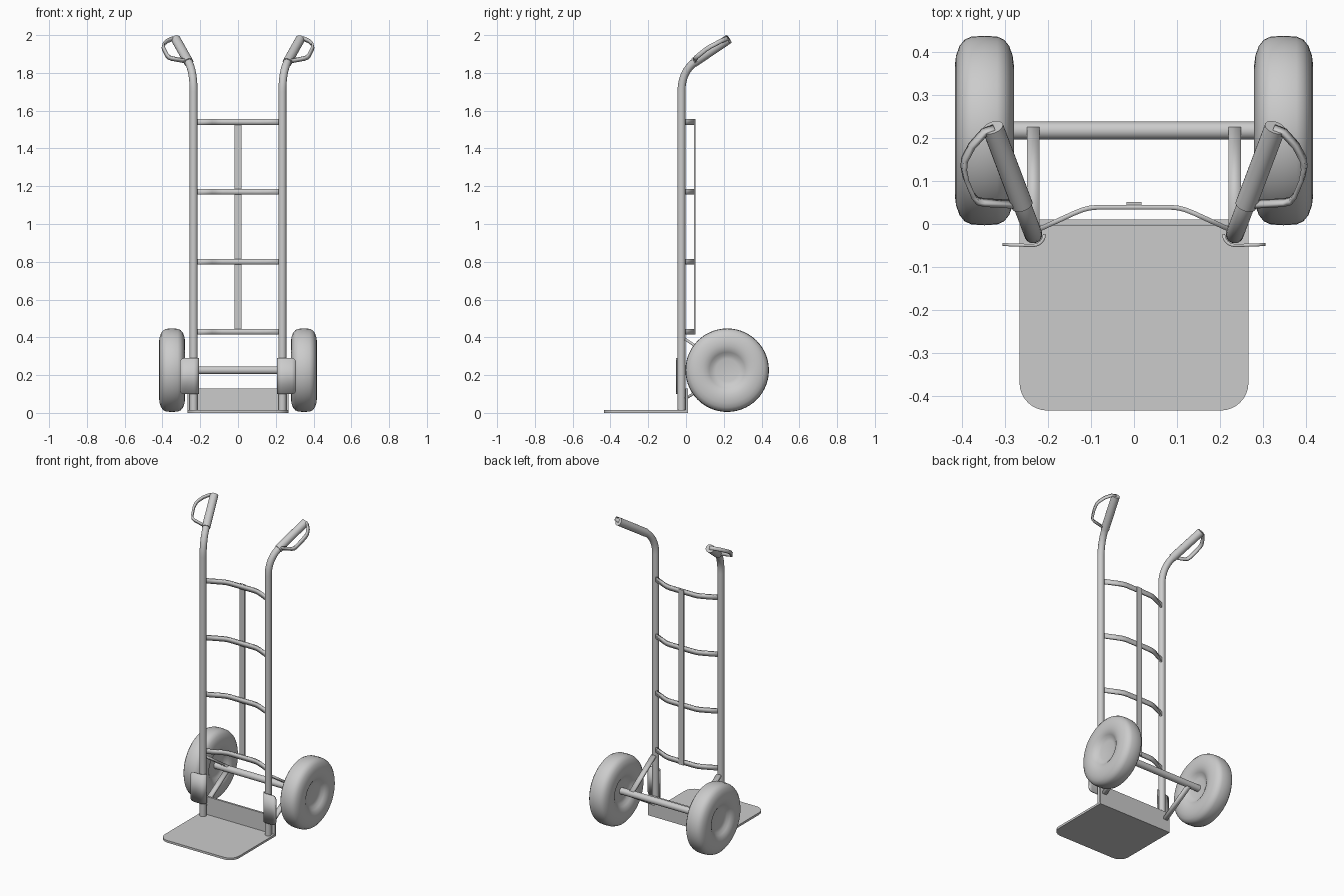
import bpy, bmesh
from math import sin, cos, pi, radians
from mathutils import Vector as V

if "Cube" in bpy.data.objects:
    bpy.data.objects.remove(bpy.data.objects["Cube"])


def finish(name, bm, smooth=40):
    bmesh.ops.recalc_face_normals(bm, faces=bm.faces)
    me = bpy.data.meshes.new(name)
    bm.to_mesh(me)
    bm.free()
    ob = bpy.data.objects.new(name, me)
    bpy.context.collection.objects.link(ob)
    if smooth:
        bpy.ops.object.select_all(action='DESELECT')
        ob.select_set(True)
        bpy.context.view_layer.objects.active = ob
        bpy.ops.object.shade_smooth_by_angle(angle=radians(smooth))
    return ob


def tube(name, pts, r, sides=20):
    """Capped round tube swept along a path."""
    bm = bmesh.new()
    pts = [V(p) for p in pts]
    rings, side = [], None
    for i, p in enumerate(pts):
        d = (pts[min(i + 1, len(pts) - 1)] - pts[max(i - 1, 0)]).normalized()
        if side is None:
            side = d.orthogonal()
        side = (side - d * side.dot(d)).normalized()
        up = d.cross(side)
        rings.append([bm.verts.new(p + r * (side * cos(2 * pi * k / sides) + up * sin(2 * pi * k / sides)))
                      for k in range(sides)])
    for a, b in zip(rings, rings[1:]):
        for k in range(sides):
            n = (k + 1) % sides
            bm.faces.new((a[k], a[n], b[n], b[k]))
    bm.faces.new(rings[0])
    bm.faces.new(rings[-1])
    return finish(name, bm)


def ribbon(name, pts, across, half, thick):
    """Flat strap along a path; half is one half-width or one per point."""
    bm = bmesh.new()
    across = V(across).normalized()
    if not isinstance(half, (list, tuple)):
        half = [half] * len(pts)
    rows = [(bm.verts.new(V(p) - across * h), bm.verts.new(V(p) + across * h)) for p, h in zip(pts, half)]
    for a, b in zip(rows, rows[1:]):
        bm.faces.new((a[0], b[0], b[1], a[1]))
    ob = finish(name, bm)
    m = ob.modifiers.new('thickness', 'SOLIDIFY')
    m.thickness, m.offset, m.use_even_offset = thick, 0, True
    return ob


def prism(name, outline, z0, z1):
    bm = bmesh.new()
    f = bm.faces.new([bm.verts.new((x, y, z0)) for x, y in outline])
    ext = bmesh.ops.extrude_face_region(bm, geom=[f])['geom']
    bmesh.ops.translate(bm, vec=(0, 0, z1 - z0), verts=[v for v in ext if isinstance(v, bmesh.types.BMVert)])
    return finish(name, bm, 30)


def box(name, x, y0, y1, z0, z1):
    return prism(name, [(-x, y0), (x, y0), (x, y1), (-x, y1)], z0, z1)


def wheel(name, cx, cy, cz, profile, sides=56):
    """Lathe (radius, offset) points around the x axis."""
    bm = bmesh.new()
    vs = [bm.verts.new((cx + o, cy, cz + r)) for r, o in profile]
    es = [bm.edges.new(p) for p in zip(vs, vs[1:])]
    bmesh.ops.spin(bm, geom=vs + es, cent=(cx, cy, cz), axis=(1, 0, 0), angle=2 * pi, steps=sides)
    bmesh.ops.remove_doubles(bm, verts=bm.verts, dist=1e-4)
    return finish(name, bm, 60)


# toe plate with rounded front corners, and its upright back
X, Y, R = 0.267, -0.435, 0.065
corner = [(X - R + R * sin(a * pi / 16), Y + R - R * cos(a * pi / 16)) for a in range(9)]
prism('toe_plate', [(-X, 0.01)] + [(-x, y) for x, y in reversed(corner)] + corner + [(X, 0.01)], 0, 0.014)
box('toe_plate_back', X, -0.003, 0.01, 0.014, 0.13)

# bowed cross bars and centre strap
bow = [(0.225, -0.014), (0.14, 0.025), (0.12, 0.033), (0.105, 0.037), (0.085, 0.039)]
for i, z in enumerate((0.43, 0.80, 1.17, 1.54)):
    path = [(-x, y, z) for x, y in bow] + [(x, y, z) for x, y in reversed(bow)]
    ribbon(f'cross_bar_{i + 1}', path, (0, 0, 1), 0.015, 0.011)
box('centre_strap', 0.018, 0.043, 0.051, 0.415, 1.555)

# axle
AY, AZ = 0.218, 0.226
tube('axle', [(-0.32, AY, AZ), (0.32, AY, AZ)], 0.021)

# rounded tyre outline with a dished hub
half = [(0, 0.036), (0.06, 0.037), (0.08, 0.042), (0.095, 0.054), (0.11, 0.063), (0.13, 0.068),
        (0.15, 0.069), (0.175, 0.066), (0.197, 0.058), (0.212, 0.046), (0.219, 0.03)]
profile = half + [(0.221, 0)] + [(r, -o) for r, o in reversed(half)]

for s, side in ((-1, 'left'), (1, 'right')):
    wheel(f'wheel_{side}', s * 0.349, AY, AZ, profile)

    # upright tube bending back and outward into the handle
    d = V((s * 0.299, 0.79, 0.534)).normalized()
    k = V((s * 0.235, -0.024, 1.81))
    a, b = k - V((0, 0, 0.11)), k + d * 0.10
    bend = [a * (1 - t) ** 2 + k * 2 * t * (1 - t) + b * t * t for t in [n / 10 for n in range(11)]]
    tube(f'upright_{side}', [(s * 0.235, -0.024, 0.014)] + bend + [k + d * 0.2], 0.021)
    tube(f'grip_{side}', [k + d * 0.085, k + d * 0.315], 0.025)

    # knuckle guard strap around the outside of the grip
    guard = [(0.325, 0.222, 1.98), (0.35, 0.213, 1.98), (0.378, 0.182, 1.967), (0.395, 0.15, 1.95),
             (0.397, 0.13, 1.94), (0.392, 0.105, 1.924), (0.376, 0.067, 1.893), (0.366, 0.054, 1.882),
             (0.35, 0.05, 1.876), (0.262, 0.045, 1.86)]
    guard = [V((s * x, y, z)) for x, y, z in guard]
    ribbon(f'knuckle_guard_{side}', guard, d.cross(guard[4] - (k + d * 0.2)), 0.011, 0.011)

    # wheel guard plate wrapped around the upright
    arc = [(0.235 - 0.026 * sin(t * pi / 12), -0.024 - 0.026 * cos(t * pi / 12)) for t in range(7)]
    plate = [(0.307, -0.048), (0.304, -0.048), (0.297, -0.048), (0.285, -0.049)] + arc
    tall = [0.075, 0.085, 0.092, 0.095] + [0.095] * 6 + [0.09]
    ribbon(f'wheel_guard_{side}', [(s * x, y, 0.195) for x, y in plate], (0, 0, 1), tall, 0.007)

    # V-shaped axle bracket
    for part, z0, z1 in (('upper', 0.39, 0.24), ('lower', 0.075, 0.212)):
        ribbon(f'axle_strut_{part}_{side}', [(s * 0.235, -0.004, z0), (s * 0.235, 0.222, z1)],
               (1, 0, 0), 0.015, 0.014)
